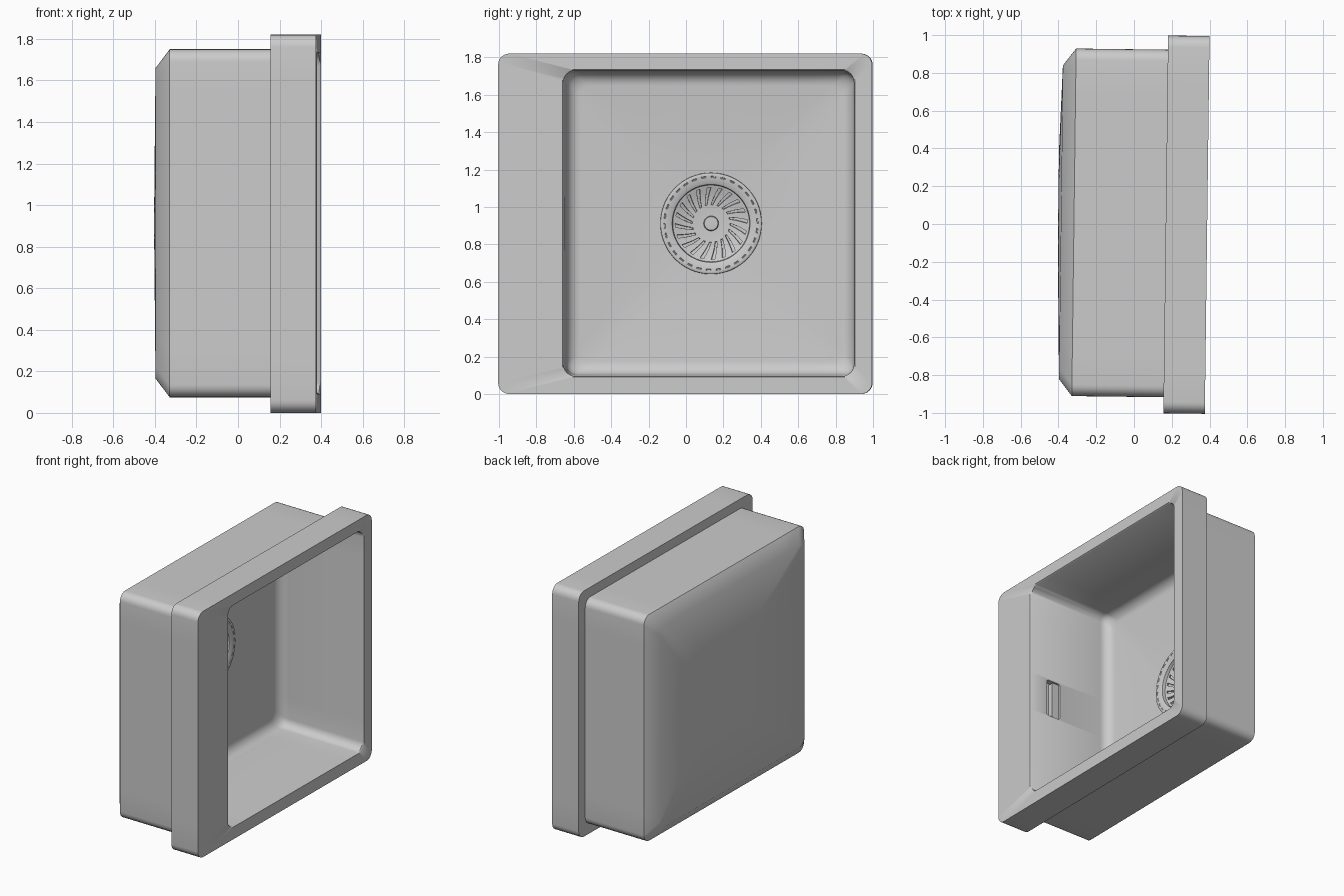
import bpy, bmesh
from math import sin, cos, pi

if "Cube" in bpy.data.objects:
    bpy.data.objects.remove(bpy.data.objects["Cube"])

CY, CZ = 0.13, 0.912      # drain centre
TILT = -0.0125            # the whole sink leans slightly about z
ARC, STRAIGHT = 7, 9      # points per corner and per straight side
N = 4 * (ARC + STRAIGHT)


def rrect(x, y0, y1, z0, z1, r, inset=0.0):
    """Rounded rectangle loop in the yz plane."""
    y0, y1, z0, z1 = y0 + inset, y1 - inset, z0 + inset, z1 - inset
    centres = [(y1 - r, z1 - r), (y0 + r, z1 - r), (y0 + r, z0 + r), (y1 - r, z0 + r)]
    corners = []
    for q, (cy, cz) in enumerate(centres):
        angles = [q * pi / 2 + j * pi / 2 / (ARC - 1) for j in range(ARC)]
        corners.append([(cy + r * cos(a), cz + r * sin(a)) for a in angles])
    pts = []
    for q in range(4):
        pts += corners[q]
        a, b = corners[q][-1], corners[(q + 1) % 4][0]
        for j in range(1, STRAIGHT + 1):
            t = j / (STRAIGHT + 1)
            pts.append((a[0] + (b[0] - a[0]) * t, a[1] + (b[1] - a[1]) * t))
    return [(x, y, z) for y, z in pts]


def circle(x, r, n=N, start=pi / 4 - 3 * 2 * pi / N):
    return [(x, CY + r * cos(start + 2 * pi * i / n), CZ + r * sin(start + 2 * pi * i / n))
            for i in range(n)]


def loft(bm, loops):
    """Skin a stack of loops, cap the last; returns the face bands."""
    rings = [[bm.verts.new(p) for p in lp] for lp in loops]
    n = len(rings[0])
    bands = [[bm.faces.new((a[i], a[(i + 1) % n], b[(i + 1) % n], b[i])) for i in range(n)]
             for a, b in zip(rings, rings[1:])]
    cap = bm.faces.new(rings[-1])
    return rings, bands, cap


def make(name, bm):
    me = bpy.data.meshes.new(name)
    bm.to_mesh(me)
    bm.free()
    ob = bpy.data.objects.new(name, me)
    bpy.context.collection.objects.link(ob)
    return ob


def activate(ob):
    bpy.ops.object.select_all(action='DESELECT')
    ob.select_set(True)
    bpy.context.view_layer.objects.active = ob


def finish(ob, angle=45):
    activate(ob)
    bpy.ops.object.shade_smooth_by_angle(angle=angle * pi / 180)
    ob.rotation_euler.z = TILT


def block(name, x0, x1, y0, y1, z0, z1, bevel=0.008):
    bm = bmesh.new()
    bmesh.ops.create_cube(bm, size=1)
    for v in bm.verts:
        v.co = ((x0 + x1) / 2 + v.co.x * (x1 - x0), (y0 + y1) / 2 + v.co.y * (y1 - y0),
                (z0 + z1) / 2 + v.co.z * (z1 - z0))
    along_y = [e for e in bm.edges if abs(e.verts[0].co.y - e.verts[1].co.y) > 1e-4]
    bmesh.ops.bevel(bm, geom=along_y, offset=bevel, segments=3, profile=0.5, affect='EDGES')
    bmesh.ops.recalc_face_normals(bm, faces=bm.faces)
    return make(name, bm)


# Sink body: domed back, outer case, rim, bowl and floor in one closed skin
CASE = (-0.915, 0.925, 0.075, 1.75)
RIM = (-1.0, 1.0, 0.0, 1.82)
BOWL = (-0.655, 0.908, 0.09, 1.735)
FLOOR, FILLET = -0.30, 0.075
loops = [circle(-0.402, 0.25),
         rrect(-0.387, *CASE, 0.06, 0.09),
         rrect(-0.318, *CASE, 0.06),
         rrect(0.168, *CASE, 0.06),
         rrect(0.168, *RIM, 0.06),
         rrect(0.3875, *RIM, 0.06),
         rrect(0.3875, *BOWL, 0.06),
         rrect(0.38, *BOWL, 0.06, 0.006)]
for k in range(8):
    a = k / 7 * pi / 2
    loops.append(rrect(FLOOR + FILLET * (1 - sin(a)), *BOWL, 0.06,
                       0.012 + FILLET * (1 - cos(a))))
loops += [circle(-0.318, 0.265), circle(-0.388, 0.255)]
bm = bmesh.new()
rings, _, _ = loft(bm, loops)
bm.faces.new(rings[0][::-1])
bmesh.ops.recalc_face_normals(bm, faces=bm.faces)
sink = make("sink_body", bm)

# Overflow slot pocket in the bowl side wall
cutter = block("overflow_cutter", 0.13, 0.245, -0.69, -0.62, 0.77, 1.05, 0.015)
cutter.hide_render = True
mod = sink.modifiers.new("overflow", 'BOOLEAN')
mod.operation, mod.solver, mod.object = 'DIFFERENCE', 'EXACT', cutter
activate(sink)
bpy.ops.object.modifier_apply(modifier=mod.name)
bpy.data.objects.remove(cutter)
finish(sink)

# Cover plate sitting inside the overflow pocket
finish(block("overflow_plate", 0.135, 0.195, -0.69, -0.655, 0.775, 1.045), 30)

# Drain: flange with a ring of fine notches, and a slotted strainer dish
SEG = 60
profile = [(0.272, -0.322, 0), (0.270, -0.308, 0), (0.262, -0.304, 0), (0.253, -0.305, 0),
           (0.245, -0.306, 0), (0.218, -0.309, 0), (0.208, -0.315, 0), (0.205, -0.338, 0),
           (0.192, -0.342, 0), (0.165, -0.352, 0.05), (0.135, -0.359, 0.12),
           (0.100, -0.364, 0.22), (0.050, -0.366, 0.22)]
bm = bmesh.new()
_, bands, _ = loft(bm, [circle(x, r, SEG, tw) for r, x, tw in profile])
bm.normal_update()
if sum(f.normal.x for f in bm.faces) < 0:
    bmesh.ops.reverse_faces(bm, faces=bm.faces)
    bm.normal_update()
slots = [f for band in bands[8:11] for f in band[::3]]
notches = bands[3][::2]
bmesh.ops.inset_region(bm, faces=slots, thickness=0.001, depth=-0.012, use_even_offset=True)
bmesh.ops.inset_region(bm, faces=notches, thickness=0.002, depth=-0.003, use_even_offset=True)
finish(make("drain_strainer", bm), 35)

# Centre knob of the strainer
bm = bmesh.new()
loft(bm, [circle(x, r, 32, 0) for r, x in
          [(0.040, -0.37), (0.040, -0.352), (0.036, -0.347), (0.02, -0.346)]])
bmesh.ops.recalc_face_normals(bm, faces=bm.faces)
bm.normal_update()
if sum(f.normal.x for f in bm.faces) < 0:
    bmesh.ops.reverse_faces(bm, faces=bm.faces)
finish(make("strainer_knob", bm), 35)
